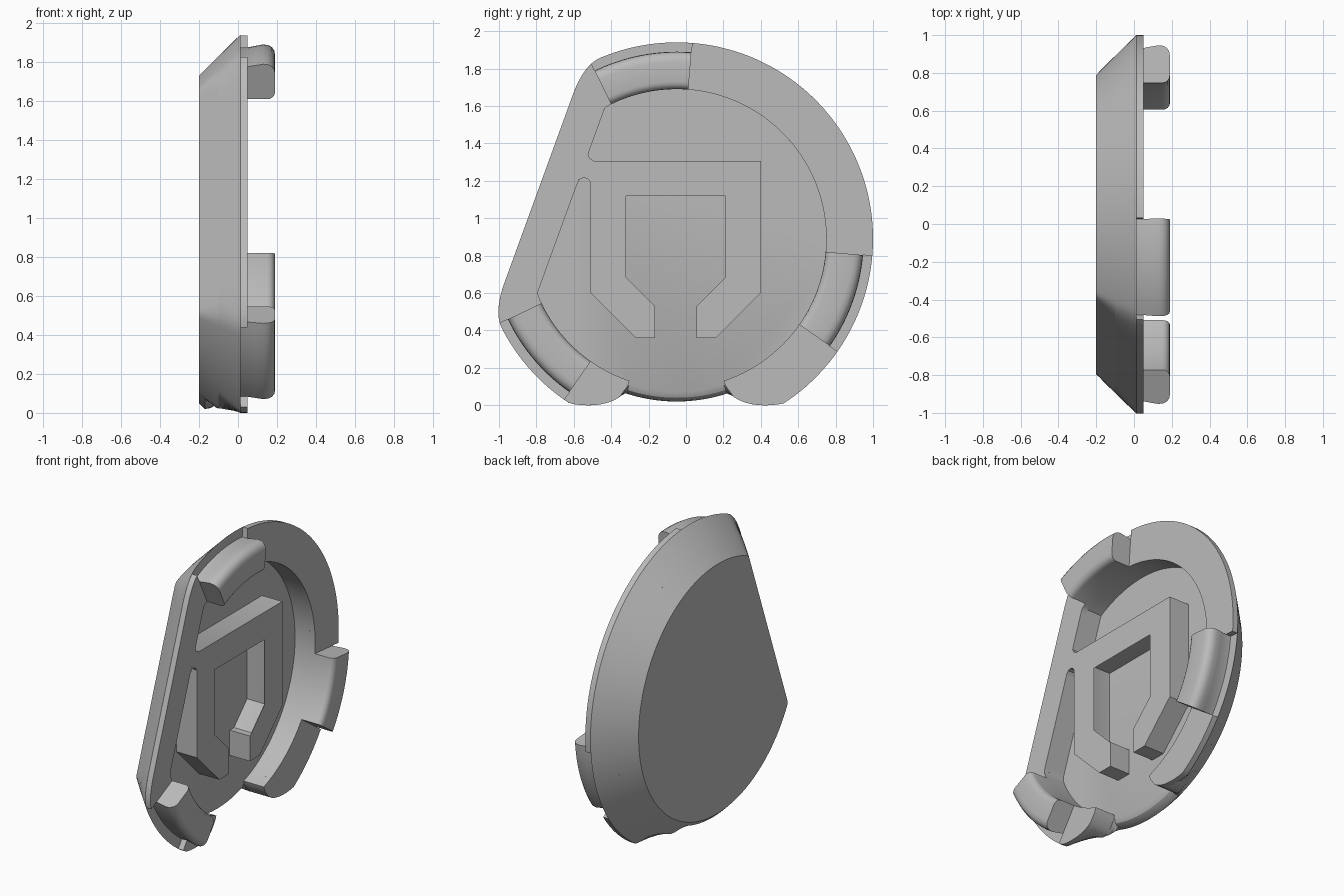
import bpy, bmesh, math

if "Cube" in bpy.data.objects:
    bpy.data.objects.remove(bpy.data.objects["Cube"], do_unlink=True)

grey = bpy.data.materials.new("plain_grey")
grey.use_nodes = True
grey.diffuse_color = (0.5, 0.5, 0.5, 1)
grey.node_tree.nodes["Principled BSDF"].inputs["Base Color"].default_value = (0.5, 0.5, 0.5, 1)

CY, CZ, R = -0.05, 0.89, 1.05      # centre and radius of the cover
FLAT, FLAT_DIR = 0.785, 160        # distance and direction of the straight side
FLOOR, LEDGE, TOP = -0.1, 0.012, 0.05
GAP = 18.4                         # half angle of the opening at the bottom


def finish(name, bm):
    bmesh.ops.recalc_face_normals(bm, faces=bm.faces)
    mesh = bpy.data.meshes.new(name)
    bm.to_mesh(mesh)
    bm.free()
    ob = bpy.data.objects.new(name, mesh)
    bpy.context.collection.objects.link(ob)
    mesh.materials.append(grey)
    bpy.ops.object.select_all(action='DESELECT')
    ob.select_set(True)
    bpy.context.view_layer.objects.active = ob
    bpy.ops.object.shade_smooth_by_angle(angle=math.radians(32))
    return ob


def polar(x, r, deg):
    a = math.radians(deg)
    return (x, CY + r * math.cos(a), CZ + r * math.sin(a))


def straight(deg, dist):
    c = math.cos(math.radians(deg - FLAT_DIR))
    return dist / c if c > 0.3 else 9


def outer(deg, inset=0.0, gap_r=0.83):
    """Outline radius: circle, straight side with soft corners, rounded lobe ends."""
    a, b, k = R - inset, straight(deg, FLAT - inset), 0.1 - inset * 0.4
    h = max(k - abs(a - b), 0)
    r = min(a, b) - h * h / (4 * k)
    t = abs((deg + 90 + 180) % 360 - 180)
    limit = gap_r
    if t > GAP:
        limit = max(gap_r, 0.83 + 0.22 * math.sqrt((t - GAP) / 14.6))
    return min(r, limit)


def inner(deg):
    return min(0.8, straight(deg, 0.6))


def sweep(name, start, end, section):
    """Sweep a closed (x, radius) section around the centre."""
    bm = bmesh.new()
    n = max(2, math.ceil((end - start) / 1.5))
    rows = []
    for i in range(n + 1):
        deg = start + (end - start) * i / n
        rows.append([bm.verts.new(polar(x, r, deg)) for x, r in section(deg)])
    m = len(rows[0])
    for p, q in zip(rows, rows[1:]):
        for j in range(m):
            bm.faces.new((p[j], p[(j + 1) % m], q[(j + 1) % m], q[j]))
    bm.faces.new(rows[0])
    bm.faces.new(rows[-1])
    return finish(name, bm)


# Chamfered base plate, rounded over at the bottom opening
bm = bmesh.new()
layers = [(-0.2, 0.21, 0.84), (-0.17, 0.18, 0.87), (-0.14, 0.15, 0.865),
          (-0.115, 0.125, 0.85), (FLOOR, 0.11, 0.82)]
loops = [[bm.verts.new(polar(x, outer(i * 1.5, d, g), i * 1.5)) for i in range(240)]
         for x, d, g in layers]
for p, q in zip(loops, loops[1:]):
    for i in range(240):
        j = (i + 1) % 240
        bm.faces.new((p[i], p[j], q[j], q[i]))
bm.faces.new(loops[0])
bm.faces.new(loops[-1])
finish("base_plate", bm)

# Chamfered wall around the pocket
first, last = -90 + GAP, 270 - GAP
sweep("rim_wall", first, last, lambda a: [
    (FLOOR, inner(a)), (LEDGE, inner(a)), (LEDGE, outer(a)), (FLOOR, outer(a, 0.11))])

# Raised rim between the clips, and the three clips
clips = [(-35, -5), (85.5, 116), (205.5, 235)]
starts = [first] + [c[1] for c in clips]
ends = [c[0] for c in clips] + [last]
for i, (a0, a1) in enumerate(zip(starts, ends)):
    sweep(f"rim_top_{i + 1}", a0, a1, lambda a: [
        (LEDGE, inner(a)), (TOP, inner(a)), (TOP, outer(a)), (LEDGE, outer(a))])

clip_section = [(LEDGE, 0.8), (0.15, 0.8), (0.166, 0.803), (0.179, 0.812), (0.187, 0.825),
                (0.19, 0.84), (0.19, 0.945), (0.186, 0.968), (0.174, 0.986),
                (0.155, 0.997), (0.13, 1.0), (0.09, 0.993), (TOP, 0.985), (LEDGE, 0.985)]
for i, (a0, a1) in enumerate(clips):
    sweep(f"clip_{i + 1}", a0, a1, lambda a: clip_section)

# Bracket rib joined to the straight side by a short bridge
outline = [(-0.51, 0.6), (-0.27, 0.36), (-0.165, 0.36), (-0.165, 0.53), (-0.21, 0.53),
           (-0.35, 0.67), (-0.35, 1.15), (0.24, 1.15), (0.24, 0.67), (0.1, 0.53),
           (0.055, 0.53), (0.055, 0.36), (0.16, 0.36), (0.4, 0.6), (0.4, 1.305),
           (-0.49, 1.305), (-0.515, 1.32), (-0.523, 1.34), (-0.518, 1.36),
           (-0.579, 1.19), (-0.565, 1.21), (-0.545, 1.217), (-0.525, 1.21), (-0.51, 1.19)]
bm = bmesh.new()
low = [bm.verts.new((FLOOR, y, z)) for y, z in outline]
high = [bm.verts.new((TOP, y, z)) for y, z in outline]
n = len(outline)
for i in range(n):
    j = (i + 1) % n
    bm.faces.new((low[i], low[j], high[j], high[i]))
bm.faces.new(low)
bm.faces.new(high)
# Round the inside top edges
soft = [bm.edges.get((high[i], high[i + 1])) for i in range(4, 9)]
bmesh.ops.bevel(bm, geom=soft, offset=0.03, segments=4, profile=0.5, affect='EDGES')
finish("bracket_rib", bm)
